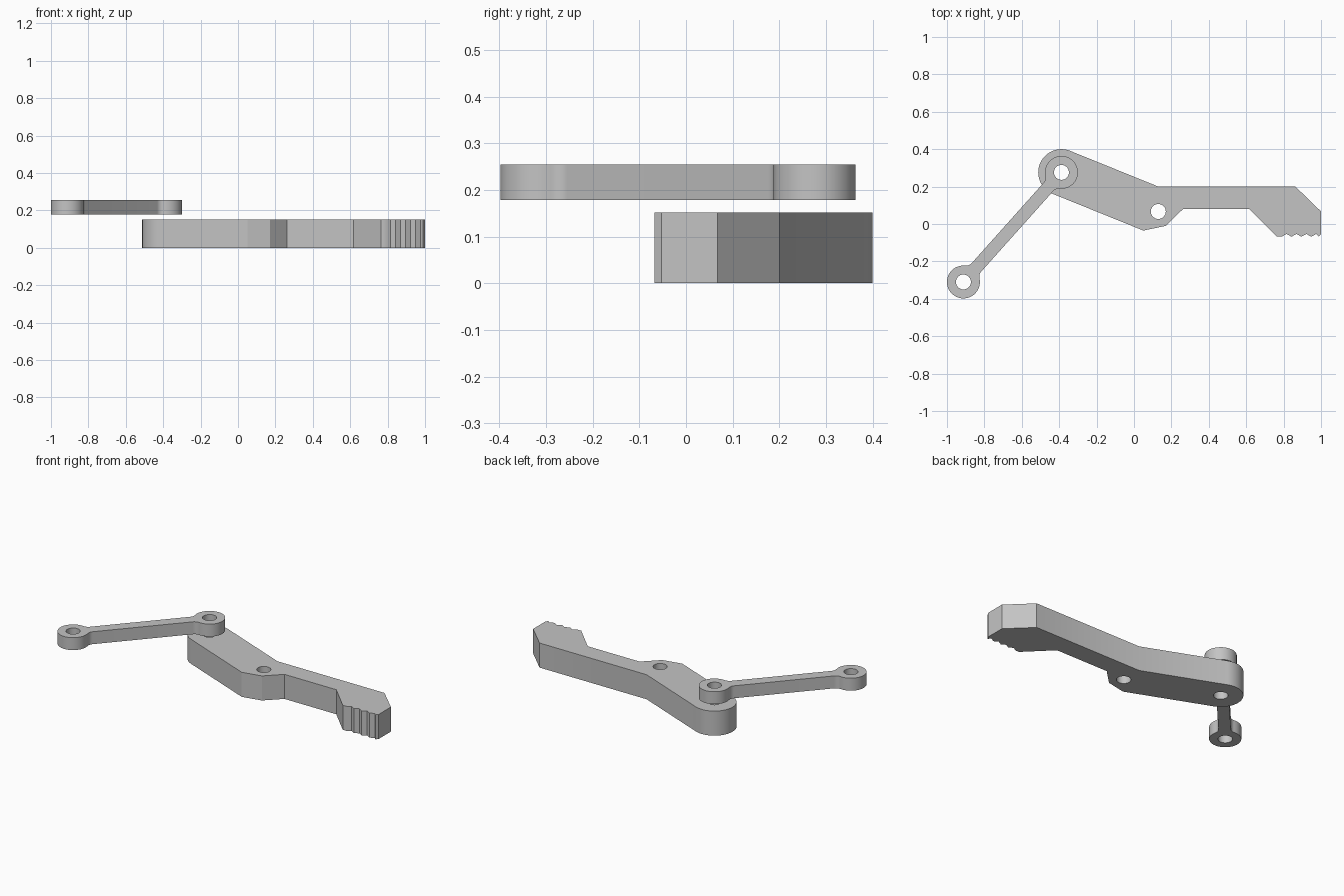
import bpy
import bmesh
from math import cos, sin, pi, radians, sqrt, acos
from mathutils import Vector

cube = bpy.data.objects.get("Cube")
if cube:
    bpy.data.objects.remove(cube, do_unlink=True)

grey = bpy.data.materials.new("plain_grey")
grey.use_nodes = True
colour = (0.55, 0.55, 0.55, 1)
grey.diffuse_color = colour
grey.node_tree.nodes["Principled BSDF"].inputs["Base Color"].default_value = colour

PIVOT = Vector((-0.388, 0.276))
LINK_END = Vector((-0.912, -0.31))
HOLE_RADIUS = 0.04


def arc(centre, radius, start, end, steps):
    """Points along an arc, angles in radians."""
    return [centre + radius * Vector((cos(a), sin(a)))
            for a in (start + (end - start) * i / steps for i in range(steps + 1))]


def plate(name, outline, hole_centres, bottom, top):
    """Extrude an outline pierced by round holes."""
    loops = [outline] + [arc(c, HOLE_RADIUS, 0, 2 * pi, 32)[:-1] for c in hole_centres]
    bm = bmesh.new()
    for loop in loops:
        verts = [bm.verts.new((p[0], p[1], bottom)) for p in loop]
        for i, v in enumerate(verts):
            bm.edges.new((v, verts[i - 1]))
    bmesh.ops.triangle_fill(bm, edges=bm.edges[:], use_beauty=True, normal=(0, 0, 1))
    raised = bmesh.ops.extrude_face_region(bm, geom=bm.faces[:], use_keep_orig=True)
    moved = [g for g in raised["geom"] if isinstance(g, bmesh.types.BMVert)]
    bmesh.ops.translate(bm, verts=moved, vec=(0, 0, top - bottom))
    bmesh.ops.recalc_face_normals(bm, faces=bm.faces[:])
    mesh = bpy.data.meshes.new(name)
    bm.to_mesh(mesh)
    bm.free()
    mesh.materials.append(grey)
    obj = bpy.data.objects.new(name, mesh)
    bpy.context.collection.objects.link(obj)
    bpy.ops.object.select_all(action="DESELECT")
    obj.select_set(True)
    bpy.context.view_layer.objects.active = obj
    bpy.ops.object.shade_smooth_by_angle(angle=radians(30))
    return obj


# Jaw lever: rounded pivot end, bent arm and a toothed gripping tip
jaw = arc(PIVOT, 0.124, radians(67.8), radians(247.8), 32)
jaw += [(0.05, -0.035), (0.17, -0.01), (0.262, 0.08), (0.617, 0.08)]
low, high, pitch = -0.068, -0.053, 0.053
jaw.append((0.765, low))
for i in range(4):
    x = 0.789 + i * pitch
    jaw += [(x, low), (x + pitch / 2, high)]
jaw += [(0.988, low), (1.0, high), (1.0, 0.067), (0.863, 0.2), (0.13, 0.2)]
plate("jaw_lever", jaw, [PIVOT, Vector((0.13, 0.067))], 0.0, 0.152)

# Connecting link: two round eyes joined by a slim bar with filleted roots
EYE, FILLET, HALF_BAR = 0.088, 0.04, 0.034
axis = LINK_END - PIVOT
length = axis.length
u = axis.normalized()
n = Vector((-u.y, u.x))
reach = sqrt((EYE + FILLET) ** 2 - (HALF_BAR + FILLET) ** 2)
spread = acos(reach / (EYE + FILLET))
eye = arc(Vector((0, 0)), EYE, spread, 2 * pi - spread, 32)
root = arc(Vector((reach, -HALF_BAR - FILLET)), FILLET, pi - spread, pi / 2, 8)
mirrored_root = [Vector((p.x, -p.y)) for p in reversed(root)]
half = mirrored_root + eye[1:-1] + root
other_half = [Vector((length - p.x, -p.y)) for p in half]
link = [PIVOT + p.x * u + p.y * n for p in half + other_half]
plate("connecting_link", link, [PIVOT, LINK_END], 0.178, 0.255)
